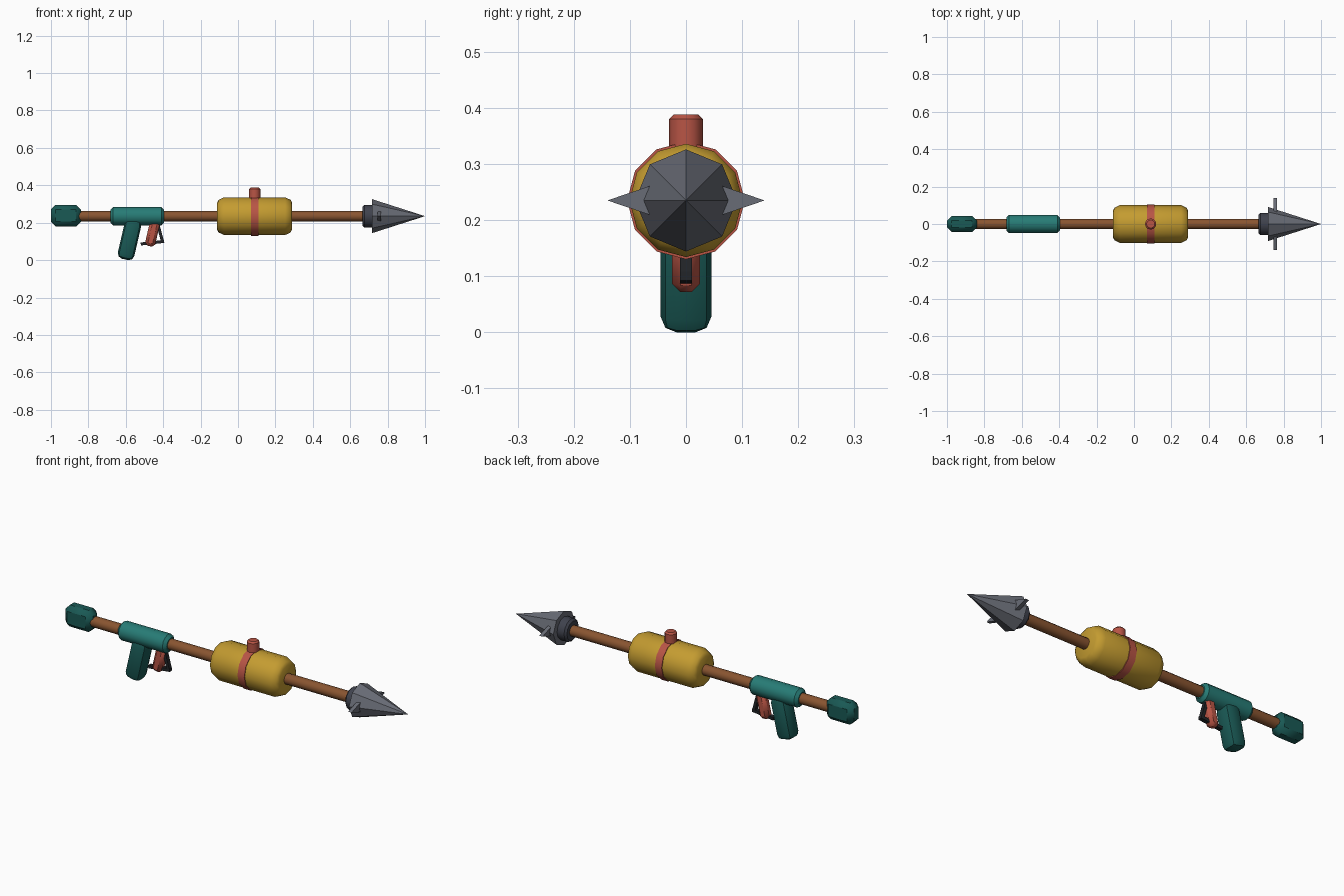
import bpy, bmesh, math
from mathutils import Matrix, Vector

if "Cube" in bpy.data.objects:
    bpy.data.objects.remove(bpy.data.objects["Cube"])

AXIS_Z = 0.235


def mat(name, rgb):
    m = bpy.data.materials.new(name)
    m.diffuse_color = (*rgb, 1)
    m.use_nodes = True
    m.node_tree.nodes["Principled BSDF"].inputs["Base Color"].default_value = m.diffuse_color
    return m


TEAL = mat("teal", (0.02, 0.20, 0.18))
DARK_TEAL = mat("dark_teal", (0.01, 0.10, 0.09))
WOOD = mat("wood", (0.25, 0.09, 0.03))
YELLOW = mat("yellow", (0.55, 0.33, 0.03))
RED = mat("red", (0.48, 0.09, 0.06))
STEEL = mat("steel", (0.14, 0.15, 0.18))
DARK_STEEL = mat("dark_steel", (0.05, 0.055, 0.075))
BLACK = mat("black", (0.015, 0.017, 0.02))


def finish(name, bm, material, matrix, smooth=None):
    bmesh.ops.recalc_face_normals(bm, faces=bm.faces)
    me = bpy.data.meshes.new(name)
    bm.to_mesh(me)
    bm.free()
    ob = bpy.data.objects.new(name, me)
    bpy.context.collection.objects.link(ob)
    ob.matrix_world = matrix
    me.materials.append(material)
    if smooth:
        bpy.ops.object.select_all(action='DESELECT')
        ob.select_set(True)
        bpy.context.view_layer.objects.active = ob
        bpy.ops.object.shade_smooth_by_angle(angle=math.radians(smooth))
    return ob


def lathe(name, profile, sides, material, matrix, smooth=40):
    """Turn (height, radius) points around local z; radius 0 makes a point."""
    bm = bmesh.new()
    rings = []
    for h, r in profile:
        n = sides if r > 0 else 1
        rings.append([bm.verts.new((r * math.cos(math.tau * i / sides),
                                    r * math.sin(math.tau * i / sides), h)) for i in range(n)])
    for a, b in zip(rings, rings[1:]):
        for i in range(sides):
            j = (i + 1) % sides
            bm.faces.new((a[i], a[j], b[0]) if len(b) == 1 else (a[i], a[j], b[j], b[i]))
    for ring in (rings[0], rings[-1]):
        if len(ring) > 2:
            bm.faces.new(ring)
    return finish(name, bm, material, matrix, smooth)


def box(name, size, material, center, tilt=0, bevel=0, segments=1):
    bm = bmesh.new()
    bmesh.ops.create_cube(bm, size=1)
    bmesh.ops.scale(bm, vec=size, verts=bm.verts)
    if bevel:
        bmesh.ops.bevel(bm, geom=bm.edges[:], offset=bevel, segments=segments,
                        profile=0.5, affect='EDGES')
    m = Matrix.Translation(center) @ Matrix.Rotation(math.radians(tilt), 4, 'Y')
    return finish(name, bm, material, m, 40 if bevel else None)


def bar(name, a, b, width, depth, material):
    a, b = Vector(a), Vector(b)
    d = b - a
    return box(name, (width, depth, d.length), material, (a + b) / 2,
               math.degrees(math.atan2(d.x, d.z)))


# local z of lathed parts becomes world x along the shaft
ALONG = Matrix.Translation((0, 0, AXIS_Z)) @ Matrix.Rotation(math.pi / 2, 4, 'Y')

# shaft and butt
lathe("shaft", [(-0.9, 0.028), (0.7, 0.028)], 12, WOOD, ALONG)
box("butt", (0.16, 0.085, 0.115), DARK_TEAL, (-0.92, 0, 0.238), bevel=0.025)

# grip assembly
lathe("grip_sleeve", [(-0.683, 0.034), (-0.668, 0.049), (-0.41, 0.049), (-0.395, 0.034)],
      12, TEAL, ALONG)
box("handle", (0.09, 0.09, 0.22), DARK_TEAL, (-0.58, 0, 0.111), 13, 0.028, 2)
box("trigger", (0.055, 0.05, 0.14), RED, (-0.457, 0, 0.143), 13, 0.015)
bar("guard_front", (-0.432, 0, 0.205), (-0.402, 0, 0.093), 0.016, 0.022, BLACK)
bar("guard_bottom", (-0.52, 0, 0.086), (-0.395, 0, 0.1), 0.016, 0.022, BLACK)

# tank with band and cap
lathe("tank", [(-0.113, 0.07), (-0.104, 0.087), (-0.075, 0.101), (0.252, 0.101),
               (0.281, 0.087), (0.29, 0.07)], 12, YELLOW, ALONG)
lathe("tank_band", [(0.07, 0.105), (0.11, 0.105)], 12, RED, ALONG)
lathe("tank_cap", [(0.31, 0.03), (0.38, 0.03), (0.388, 0.022)], 12, RED,
      Matrix.Translation((0.089, 0, 0)))

# spear head
lathe("head_collar", [(0.665, 0.05), (0.675, 0.06), (0.725, 0.06)], 12, DARK_STEEL, ALONG)
lathe("spear_tip", [(0.716, 0.091), (1.0, 0)], 8, STEEL, ALONG, smooth=None)

# flat triangular barbs on both sides
for side, label in ((1, "left"), (-1, "right")):
    bm = bmesh.new()
    tri = [(0.055, 0.029), (0.055, -0.029), (0.14, 0)]
    face = bm.faces.new([bm.verts.new((0.745, side * y, z)) for y, z in tri])
    ext = bmesh.ops.extrude_face_region(bm, geom=[face], use_keep_orig=True)
    bmesh.ops.translate(bm, vec=(0.02, 0, 0),
                        verts=[v for v in ext["geom"] if isinstance(v, bmesh.types.BMVert)])
    finish("barb_" + label, bm, STEEL, Matrix.Translation((0, 0, AXIS_Z)))
